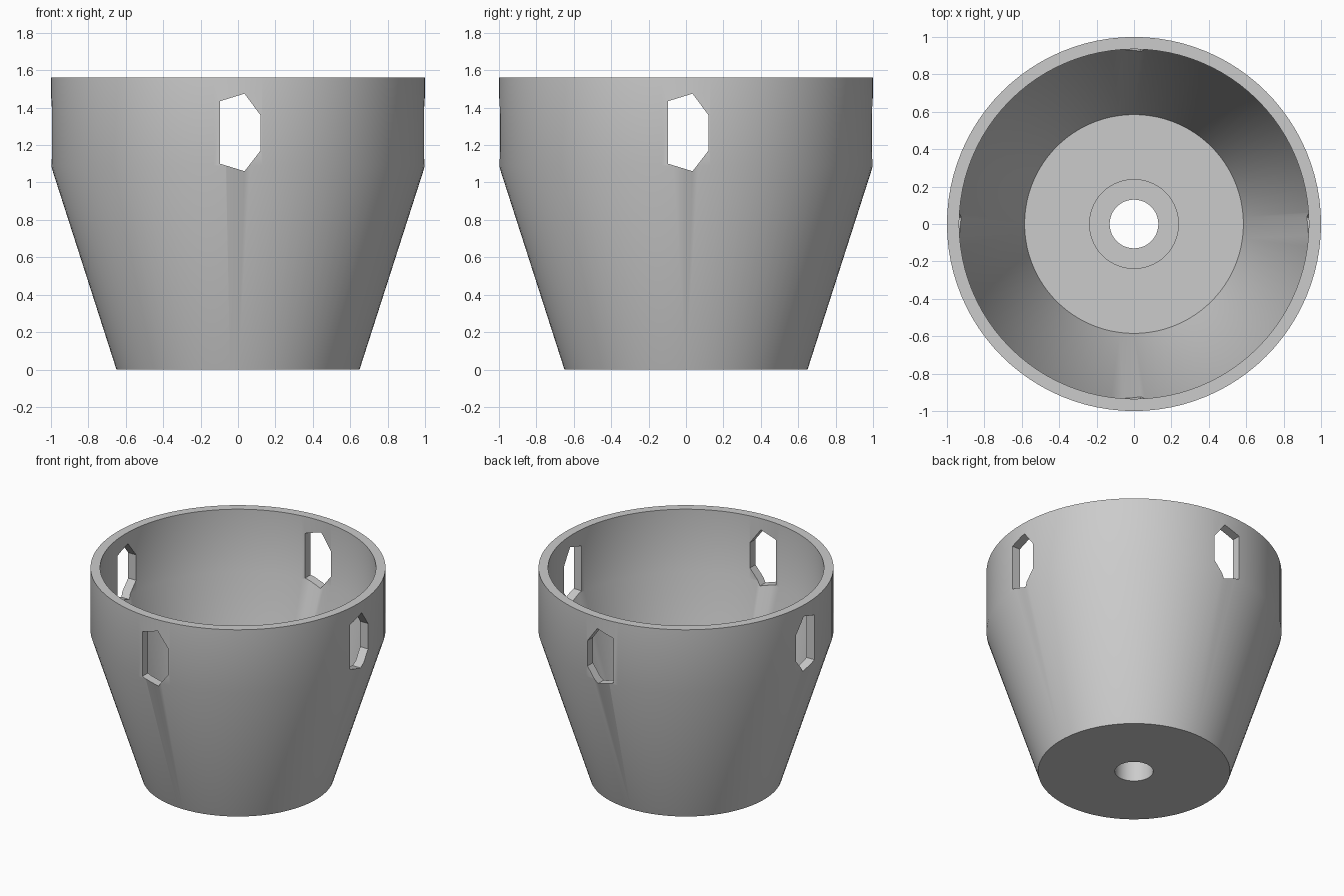
import bpy
import bmesh
import math
from mathutils import Matrix, Vector

if "Cube" in bpy.data.objects:
    bpy.data.objects.remove(bpy.data.objects["Cube"], do_unlink=True)

SEGMENTS = 96
HEIGHT = 1.56
BEND = 1.09
FLOOR = 0.07
BOSS_TOP = 0.19

# Single plain grey plastic
grey = bpy.data.materials.new("light grey")
grey.use_nodes = True
colour = (0.6, 0.6, 0.6, 1)
grey.diffuse_color = colour
grey.node_tree.nodes["Principled BSDF"].inputs["Base Color"].default_value = colour


def make_object(name, bm):
    bmesh.ops.recalc_face_normals(bm, faces=bm.faces)
    mesh = bpy.data.meshes.new(name)
    bm.to_mesh(mesh)
    bm.free()
    obj = bpy.data.objects.new(name, mesh)
    bpy.context.collection.objects.link(obj)
    mesh.materials.append(grey)
    return obj


def lathe(name, profile):
    """Revolve a closed (radius, z) outline around the z axis."""
    bm = bmesh.new()
    rings = []
    for i in range(SEGMENTS):
        a = math.tau * i / SEGMENTS
        rings.append([bm.verts.new((r * math.cos(a), r * math.sin(a), z))
                      for r, z in profile])
    for i, ring in enumerate(rings):
        after = rings[(i + 1) % SEGMENTS]
        for j in range(len(profile)):
            k = (j + 1) % len(profile)
            bm.faces.new((ring[j], after[j], after[k], ring[k]))
    return make_object(name, bm)


def prism(name, outline, turn):
    """Long bar along y with an (x, z) outline, turned around z."""
    bm = bmesh.new()
    face = bm.faces.new([bm.verts.new((x, -1.5, z)) for x, z in outline])
    extruded = bmesh.ops.extrude_face_region(bm, geom=[face])["geom"]
    bmesh.ops.translate(bm, vec=Vector((0, 3, 0)),
                        verts=[v for v in extruded if isinstance(v, bmesh.types.BMVert)])
    bmesh.ops.rotate(bm, verts=bm.verts, matrix=Matrix.Rotation(turn, 3, "Z"))
    return make_object(name, bm)


# Tapered cup with straight rim, floor, central raised collar and drain hole
cup = lathe("cup", [
    (0.13, 0), (0.65, 0), (1.0, BEND), (1.0, HEIGHT),
    (0.935, HEIGHT), (0.935, BEND), (0.585, FLOOR),
    (0.24, FLOOR), (0.24, BOSS_TOP), (0.13, BOSS_TOP),
])

# Four six-sided slots, cut by two crossing bars
slot = [(-0.095, 1.10), (0.035, 1.06), (0.12, 1.17),
        (0.12, 1.36), (0.035, 1.475), (-0.095, 1.435)]
bpy.context.view_layer.objects.active = cup
for turn in (0, math.pi / 2):
    cutter = prism("slot_cutter", slot, turn)
    cutter.hide_render = True
    cut = cup.modifiers.new("slots", "BOOLEAN")
    cut.operation = "DIFFERENCE"
    cut.solver = "EXACT"
    cut.object = cutter
    bpy.ops.object.modifier_apply(modifier=cut.name)
    bpy.data.objects.remove(cutter, do_unlink=True)

# Smooth round walls, sharp rims
bpy.ops.object.select_all(action="DESELECT")
cup.select_set(True)
bpy.ops.object.shade_smooth_by_angle(angle=math.radians(30))
